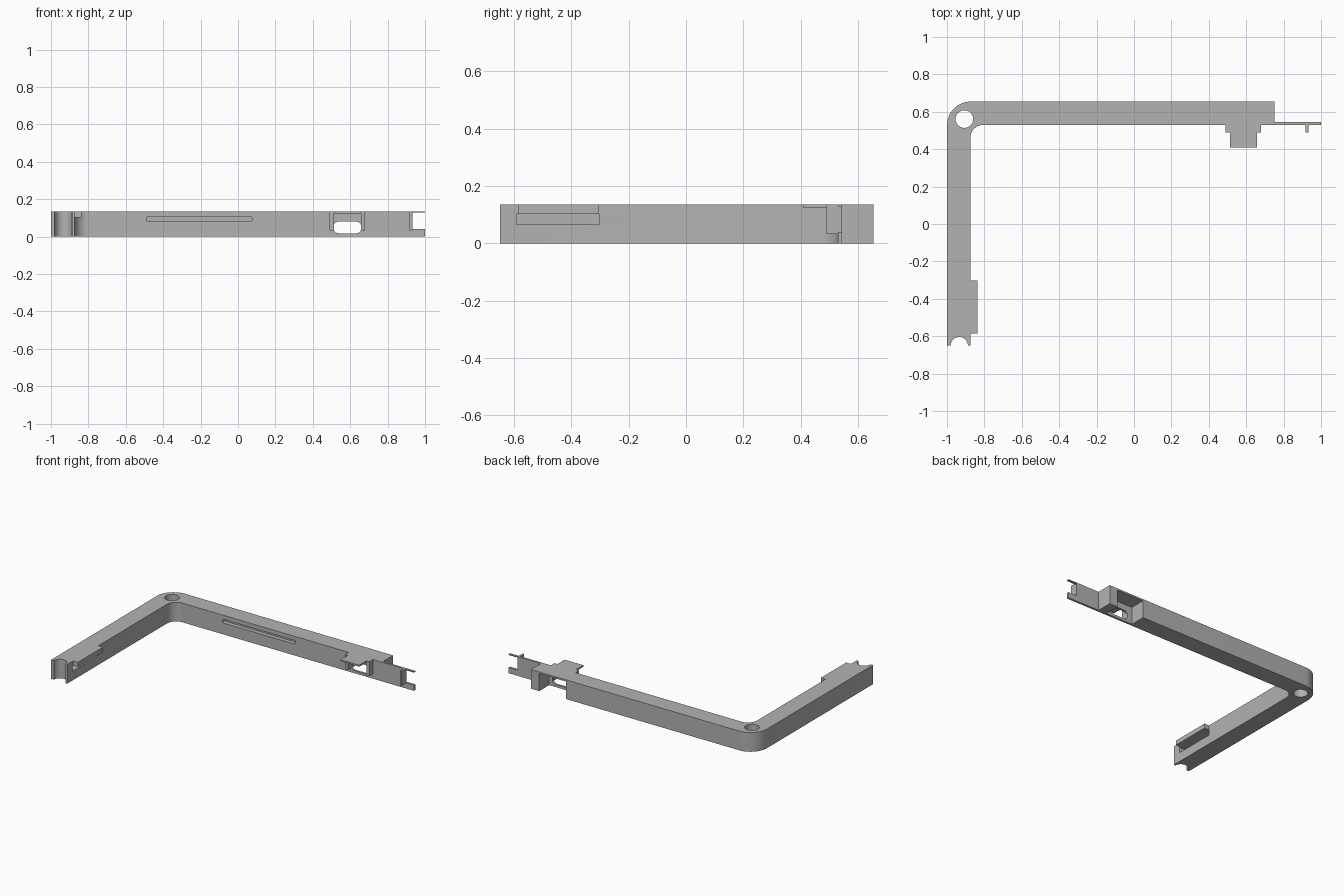
import bpy, bmesh
from math import sin, cos, pi, radians

cube = bpy.data.objects.get("Cube")
if cube:
    bpy.data.objects.remove(cube, do_unlink=True)

H = 0.135        # frame height
WALL = 0.545     # back of the thin wall beside the port

grey = bpy.data.materials.new("plain grey")
grey.use_nodes = True
grey.diffuse_color = (0.45, 0.45, 0.45, 1)
grey.node_tree.nodes["Principled BSDF"].inputs["Base Color"].default_value = (0.45, 0.45, 0.45, 1)


def arc(cx, cy, r, start, end, n=16):
    angles = [radians(start + (end - start) * i / n) for i in range(n + 1)]
    return [(cx + r * cos(a), cy + r * sin(a)) for a in angles]


def prism(name, points, low, high, upright=False):
    """Extrude a 2D outline along z, or along y when upright."""
    bm = bmesh.new()
    base = [bm.verts.new((a, low, b) if upright else (a, b, low)) for a, b in points]
    face = bm.faces.new(base)
    new = bmesh.ops.extrude_face_region(bm, geom=[face])["geom"]
    step = (0, high - low, 0) if upright else (0, 0, high - low)
    bmesh.ops.translate(bm, vec=step, verts=[v for v in new if isinstance(v, bmesh.types.BMVert)])
    bmesh.ops.recalc_face_normals(bm, faces=bm.faces[:])
    mesh = bpy.data.meshes.new(name)
    bm.to_mesh(mesh)
    bm.free()
    mesh.materials.append(grey)
    obj = bpy.data.objects.new(name, mesh)
    bpy.context.collection.objects.link(obj)
    return obj


def box(name, x0, x1, y0, y1, z0, z1):
    return prism(name, [(x0, y0), (x1, y0), (x1, y1), (x0, y1)], z0, z1)


def slot(name, x0, x1, z0, z1, y0, y1, r):
    """Rounded opening running along y."""
    pts = (arc(x1 - r, z0 + r, r, -90, 0, 8) + arc(x1 - r, z1 - r, r, 0, 90, 8)
           + arc(x0 + r, z1 - r, r, 90, 180, 8) + arc(x0 + r, z0 + r, r, 180, 270, 8))
    return prism(name, pts, y0, y1, True)


def cut(target, *cutters):
    for c in cutters:
        mod = target.modifiers.new(c.name, "BOOLEAN")
        mod.operation = "DIFFERENCE"
        mod.solver = "EXACT"
        mod.object = c
        c.hide_render = True
    bpy.context.view_layer.update()
    graph = bpy.context.evaluated_depsgraph_get()
    mesh = bpy.data.meshes.new_from_object(target.evaluated_get(graph))
    target.modifiers.clear()
    target.data = mesh
    for c in cutters:
        bpy.data.objects.remove(c, do_unlink=True)


def smooth(obj):
    bpy.ops.object.select_all(action="DESELECT")
    obj.select_set(True)
    bpy.context.view_layer.objects.active = obj
    bpy.ops.object.shade_smooth_by_angle(angle=radians(30))


# L-shaped frame with a half-round notch at the front end
outline = [(-1, -0.65)]
outline += arc(-0.934, -0.65, 0.046, 180, 0)
outline += [(-0.875, -0.65)]
outline += arc(-0.805, 0.46, 0.07, 180, 90)
outline += [(0.75, 0.53), (0.75, 0.655)]
outline += arc(-0.872, 0.527, 0.128, 90, 180)
frame = prism("corner_frame", outline, 0, H)
cut(frame,
    prism("screw_hole", arc(-0.907, 0.561, 0.047, 0, 348.75, 31), -0.1, 0.3),
    box("port_pocket", 0.475, 0.685, WALL, 0.8, -0.1, H - 0.012),
    slot("port_opening", 0.51, 0.66, 0.018, 0.08, 0.5, 0.6, 0.028),
    slot("inner_groove", -0.49, 0.075, 0.08, 0.106, 0.5, 0.56, 0.008),
    box("ledge_groove", -0.93, -0.8, -0.592, -0.303, 0.065, 0.102))
smooth(frame)

# Ledge on the side arm
box("side_ledge", -0.876, -0.838, -0.585, -0.303, 0.102, H)

# Tab and cheeks around the port
box("port_tab", 0.512, 0.658, 0.41, 0.531, H - 0.011, H)
for side, x in (("right", 0.49), ("left", 0.658)):
    box("port_cheek_" + side, x, x + 0.022, 0.49, 0.531, 0.033, H)

# Thin end plate with an open window, and its upright rib
plate = box("end_plate", 0.749, 1, 0.53, WALL, 0, H)
cut(plate, box("end_window", 0.932, 1.1, 0.4, 0.7, 0.04, H - 0.007))
box("end_rib", 0.918, 0.932, 0.49, 0.531, 0.033, H)
